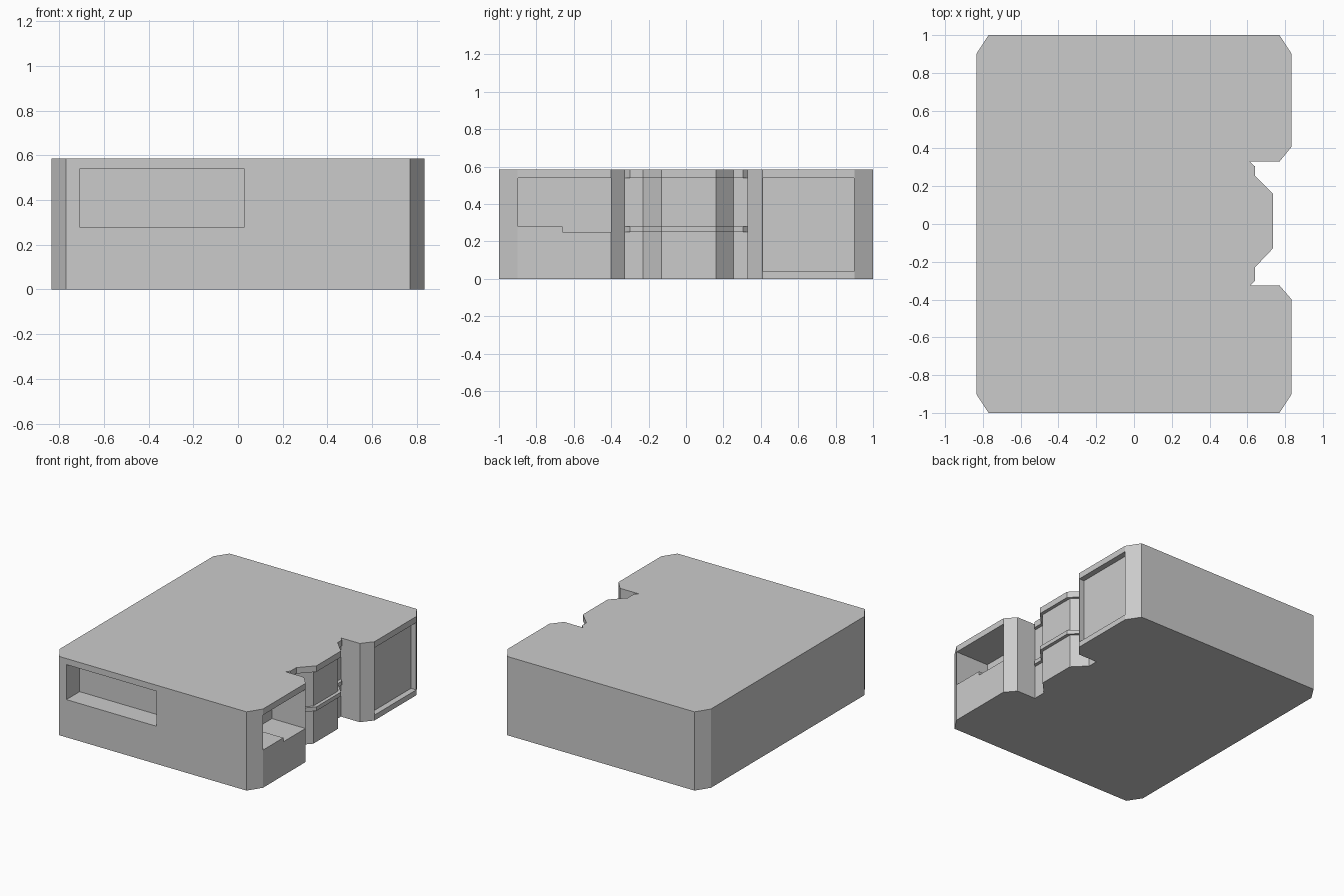
import bpy, bmesh
from mathutils import Vector

if "Cube" in bpy.data.objects:
    bpy.data.objects.remove(bpy.data.objects["Cube"])

H = 0.585      # overall height
STEP = 0.025   # how far the bands stand out from the bay


def prism(name, points, extrude):
    """Extrude a closed 3D polygon along a vector."""
    bm = bmesh.new()
    face = bm.faces.new([bm.verts.new(p) for p in points])
    moved = bmesh.ops.extrude_face_region(bm, geom=[face], use_keep_orig=True)["geom"]
    bmesh.ops.translate(bm, vec=Vector(extrude),
                        verts=[g for g in moved if isinstance(g, bmesh.types.BMVert)])
    bmesh.ops.recalc_face_normals(bm, faces=bm.faces)
    mesh = bpy.data.meshes.new(name)
    bm.to_mesh(mesh)
    bm.free()
    obj = bpy.data.objects.new(name, mesh)
    bpy.context.collection.objects.link(obj)
    return obj


def flat_prism(name, outline, z0, z1):
    return prism(name, [(x, y, z0) for x, y in outline], (0, 0, z1 - z0))


def cut(body, cutter):
    """Subtract a cutter, apply the result and remove the cutter."""
    cutter.hide_render = True
    mod = body.modifiers.new(cutter.name, 'BOOLEAN')
    mod.operation = 'DIFFERENCE'
    mod.solver = 'EXACT'
    mod.object = cutter
    bpy.context.view_layer.objects.active = body
    bpy.ops.object.modifier_apply(modifier=mod.name)
    bpy.data.objects.remove(cutter)


def side_cutter(name, yz, depth):
    return prism(name, [(0.835 - depth, y, z) for y, z in yz], (depth + 0.1, 0, 0))


# Building body: chamfered block with a bay set into the right side
bay = [(0.615, -0.325), (0.615, -0.23), (0.71, -0.13),
       (0.71, 0.16), (0.615, 0.255), (0.615, 0.33)]
outline = ([(-0.835, 0.9), (-0.835, -0.9), (-0.77, -1), (0.77, -1),
            (0.835, -0.9), (0.835, -0.4), (0.77, -0.325)] + bay +
           [(0.77, 0.33), (0.835, 0.41), (0.835, 0.9), (0.77, 1), (-0.77, 1)])
body = flat_prism("building_body", outline, 0, H)

# Front window recess
cut(body, prism("front_recess",
                [(-0.71, -1.1, 0.28), (0.03, -1.1, 0.28),
                 (0.03, -1.1, 0.54), (-0.71, -1.1, 0.54)], (0, 0.255, 0)))

# Deep side balcony with a stepped sill
cut(body, side_cutter("side_balcony_recess",
                      [(-0.899, 0.28), (-0.66, 0.28), (-0.66, 0.25),
                       (-0.401, 0.25), (-0.401, 0.54), (-0.899, 0.54)], 0.275))

# Shallow tall side panel
cut(body, side_cutter("side_panel_recess",
                      [(0.411, 0.04), (0.899, 0.04), (0.899, 0.54), (0.411, 0.54)], 0.043))

# Sill and roof bands wrapping the bay
outer = [(x + STEP, y) for x, y in bay]
outer[0] = (outer[0][0], bay[0][1] + STEP)
outer[-1] = (outer[-1][0], bay[-1][1] - STEP)
for name, z0, z1 in (("bay_sill_band", 0.25, 0.28), ("bay_roof_band", 0.54, H)):
    flat_prism(name, bay + outer[::-1], z0, z1)
